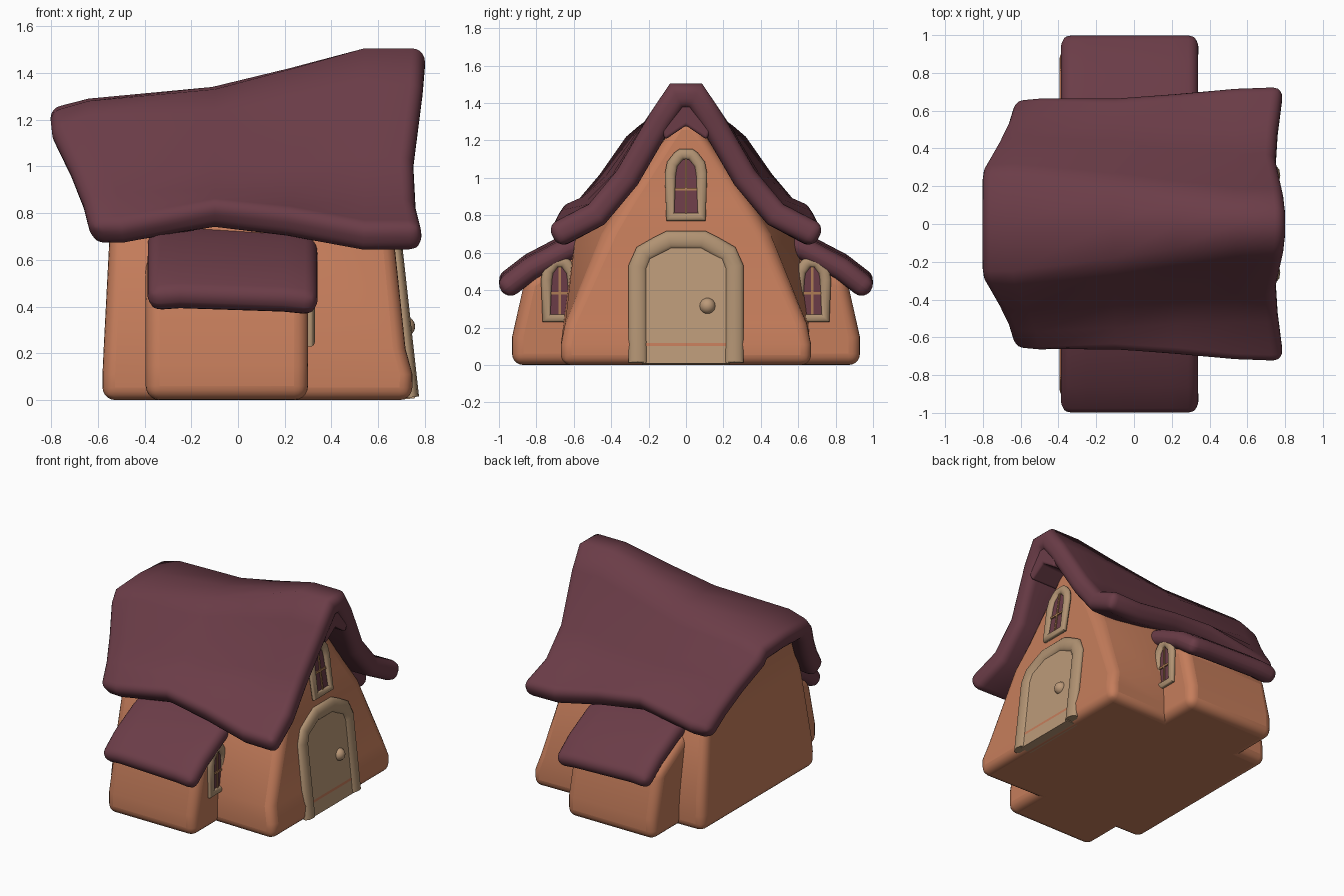
import bpy, bmesh, math

cube = bpy.data.objects.get("Cube")
if cube:
    bpy.data.objects.remove(cube, do_unlink=True)


def material(name, rgb):
    m = bpy.data.materials.new(name)
    m.use_nodes = True
    m.diffuse_color = (*rgb, 1)
    bsdf = m.node_tree.nodes["Principled BSDF"]
    bsdf.inputs["Base Color"].default_value = (*rgb, 1)
    bsdf.inputs["Roughness"].default_value = 0.8
    return m


PLUM = material("plum roof", (0.147, 0.046, 0.064))
CLAY = material("clay wall", (0.56, 0.205, 0.105))
WOOD = material("pale wood", (0.50, 0.32, 0.19))
STONE = material("tan trim", (0.44, 0.29, 0.17))
BAR = material("window bar brown", (0.42, 0.2, 0.09))


def smooth(ob, angle):
    bpy.ops.object.select_all(action='DESELECT')
    ob.select_set(True)
    bpy.context.view_layer.objects.active = ob
    bpy.ops.object.shade_smooth_by_angle(angle=math.radians(angle))


def finish(name, bm, mat, mods=(), angle=60, closed=True):
    """Turn a bmesh into a shaded object with its modifiers."""
    if closed:
        bmesh.ops.recalc_face_normals(bm, faces=bm.faces)
    me = bpy.data.meshes.new(name)
    bm.to_mesh(me)
    bm.free()
    me.materials.append(mat)
    ob = bpy.data.objects.new(name, me)
    bpy.context.collection.objects.link(ob)
    for kind, props in mods:
        mod = ob.modifiers.new(kind.title(), kind)
        for key, value in props.items():
            setattr(mod, key, value)
    smooth(ob, angle)
    return ob


def bevel(width, angle=35):
    return ("BEVEL", dict(width=width, segments=5, limit_method='ANGLE',
                          angle_limit=math.radians(angle)))


MIRROR = ("MIRROR", dict(use_axis=(False, True, False), use_mirror_merge=False))


def thick_sheet(name, rows, thickness, round_edge, mods=()):
    """Soft thatch slab from a grid of points, thickened downwards."""
    bm = bmesh.new()
    vs = [[bm.verts.new(p) for p in row] for row in rows]
    for a, b in zip(vs, vs[1:]):
        for j in range(len(a) - 1):
            bm.faces.new((a[j], b[j], b[j + 1], a[j + 1]))
    return finish(name, bm, PLUM, [
        ("SOLIDIFY", dict(thickness=thickness, offset=-1, use_even_offset=True)),
        bevel(round_edge, 62), *mods], closed=False)


def prism(name, outline, x0, x1, mat, mods=()):
    """Extrude a (y, z) outline between two x positions."""
    bm = bmesh.new()
    face = bm.faces.new([bm.verts.new((x0, y, z)) for y, z in outline])
    ext = bmesh.ops.extrude_face_region(bm, geom=[face])
    for v in ext["geom"]:
        if isinstance(v, bmesh.types.BMVert):
            v.co.x = x1
    return finish(name, bm, mat, mods, angle=40)


def place(ob, pos, lean):
    ob.location = pos
    ob.rotation_euler.y = lean


def trim(name, path, radius, squash, pos, lean, closed):
    """Rounded moulding swept along a (y, z) path."""
    cu = bpy.data.curves.new(name, 'CURVE')
    cu.dimensions = '3D'
    cu.bevel_depth, cu.bevel_resolution, cu.use_fill_caps = radius, 3, True
    sp = cu.splines.new('POLY')
    sp.points.add(len(path) - 1)
    for pt, (y, z) in zip(sp.points, path):
        pt.co = (0, y, z, 1)
    sp.use_cyclic_u = closed
    cu.materials.append(STONE)
    ob = bpy.data.objects.new(name, cu)
    bpy.context.collection.objects.link(ob)
    place(ob, pos, lean)
    ob.scale.x = squash
    bpy.ops.object.select_all(action='DESELECT')
    ob.select_set(True)
    bpy.context.view_layer.objects.active = ob
    bpy.ops.object.convert(target='MESH')
    smooth(bpy.context.object, 60)


def arch(w, h, shoulder, top):
    """Soft arch outline from bottom left over the top to bottom right."""
    half = [(-w, 0), (-w, h * shoulder), (-w * 0.88, h * (shoulder + 1) / 2),
            (-w * (top + 0.2), h * 0.96), (-w * top, h)]
    return half + [(-y, z) for y, z in reversed(half)]


# main walls, each level: z back, z front, x back, x front, half widths back / middle / front
levels = [(0, 0, -0.58, 0.745, 0.64, 0.66, 0.67), (0.11, 0.11, -0.58, 0.747, 0.64, 0.66, 0.67),
          (0.22, 0.22, -0.575, 0.717, 0.63, 0.655, 0.645),
          (0.7, 0.7, -0.55, 0.666, 0.55, 0.59, 0.43), (0.86, 0.87, -0.58, 0.63, 0.46, 0.43, 0.33),
          (1.06, 1.12, -0.66, 0.6, 0.28, 0.21, 0.17), (1.14, 1.31, -0.68, 0.58, 0.15, 0.07, 0.05)]
bm = bmesh.new()
rings = []
for zb, zf, xb, xf, wb, wm, wf in levels:
    zm = zb + (zf - zb) * 0.7
    side = [(xb, wb, zb), (0.3, wm, zm), (xf, wf, zf)]
    ring = side + [(x, -y, z) for x, y, z in reversed(side)]
    rings.append([bm.verts.new(c) for c in ring])
for a, b in zip(rings, rings[1:]):
    for j in range(6):
        k = (j + 1) % 6
        bm.faces.new((a[j], a[k], b[k], b[j]))
bm.faces.new(rings[0])
bm.faces.new(rings[-1])
finish("main_walls", bm, CLAY, [bevel(0.06, 40)])

# side wings, mirrored front to back
prism("side_wing_walls", [(0.3, 0), (0.93, 0), (0.93, 0.15), (0.86, 0.46), (0.5, 0.67), (0.3, 0.67)],
      -0.395, 0.3, CLAY, [bevel(0.06), MIRROR])

# main roof: half sections of (x, y, z) from ridge to eave
sections = [
    [(-0.815, 0, 1.245), (-0.815, 0.25, 1.23), (-0.805, 0.31, 1.16), (-0.725, 0.45, 1.0), (-0.67, 0.56, 0.87), (-0.635, 0.675, 0.735)],
    [(-0.64, 0, 1.29), (-0.64, 0.25, 1.28), (-0.63, 0.32, 1.22), (-0.56, 0.46, 1.02), (-0.52, 0.57, 0.89), (-0.5, 0.685, 0.745)],
    [(-0.11, 0, 1.34), (-0.1, 0.18, 1.33), (-0.1, 0.27, 1.23), (-0.1, 0.43, 1.01), (-0.1, 0.55, 0.9), (-0.1, 0.685, 0.84)],
    [(0.22, 0, 1.42), (0.22, 0.13, 1.415), (0.22, 0.23, 1.29), (0.22, 0.4, 1.01), (0.22, 0.53, 0.88), (0.22, 0.705, 0.81)],
    [(0.54, 0, 1.505), (0.54, 0.085, 1.505), (0.54, 0.19, 1.35), (0.54, 0.37, 1.04), (0.54, 0.52, 0.86), (0.54, 0.735, 0.745)],
    [(0.8, 0, 1.505), (0.8, 0.085, 1.505), (0.79, 0.19, 1.35), (0.75, 0.37, 1.04), (0.76, 0.52, 0.86), (0.79, 0.745, 0.745)]]
thick_sheet("main_roof", [[(x, -y, z) for x, y, z in reversed(s[1:])] + s for s in sections], 0.135, 0.055)

# thatch filling the peak under the ridge
prism("gable_peak_thatch", [(-0.11, 1.205), (0, 1.28), (0.11, 1.205), (0.15, 1.29), (0.06, 1.44), (-0.06, 1.44), (-0.15, 1.29)],
      0.5, 0.775, PLUM, [bevel(0.015)])

# wing roofs, mirrored
slope = [(0.45, 0.77), (0.65, 0.7), (0.86, 0.59), (1.022, 0.465)]
thick_sheet("side_wing_roofs",
            [[(x, y, z - drop) for y, z in slope]
             for x, drop in ((-0.39, 0.01), (-0.25, 0), (0.2, 0.015), (0.345, 0.03))],
            0.12, 0.058, [MIRROR])

# door, frame and knob
door_lean = -0.11
door = prism("door", arch(0.235, 0.65, 0.78, 0.35), -0.08, 0, WOOD)
place(door, (0.757, 0, 0.008), door_lean)
trim("door_frame", [(y, z + 0.012) for y, z in arch(0.258, 0.66, 0.78, 0.35)],
     0.052, 0.6, (0.745, 0, 0), door_lean, False)
bm = bmesh.new()
bmesh.ops.create_uvsphere(bm, u_segments=20, v_segments=12, radius=0.043)
finish("door_knob", bm, WOOD).location = (0.715, 0.115, 0.315)


def window(name, pos, w, h, lean):
    """Arched window with plum pane, crossing bars and rounded frame."""
    outline = arch(w, h, 0.68, 0.3)
    place(prism(name + "_pane", outline, -0.03, 0, PLUM), pos, lean)
    for part, (a, b, c, d) in (("upright", (-0.006, 0.006, 0, h)),
                               ("crossbar", (-w, w, h * 0.42, h * 0.42 + 0.014))):
        bar = prism(f"{name}_{part}", [(a, c), (b, c), (b, d), (a, d)], 0, 0.008, BAR)
        place(bar, pos, lean)
    trim(name + "_frame", outline, 0.031, 0.7, pos, lean, True)


window("gable_window", (0.668, 0, 0.79), 0.084, 0.34, -0.14)
for side, label in ((-1, "front"), (1, "back")):
    window(label + "_wing_window", (0.308, side * 0.675, 0.25), 0.071, 0.30, 0)
